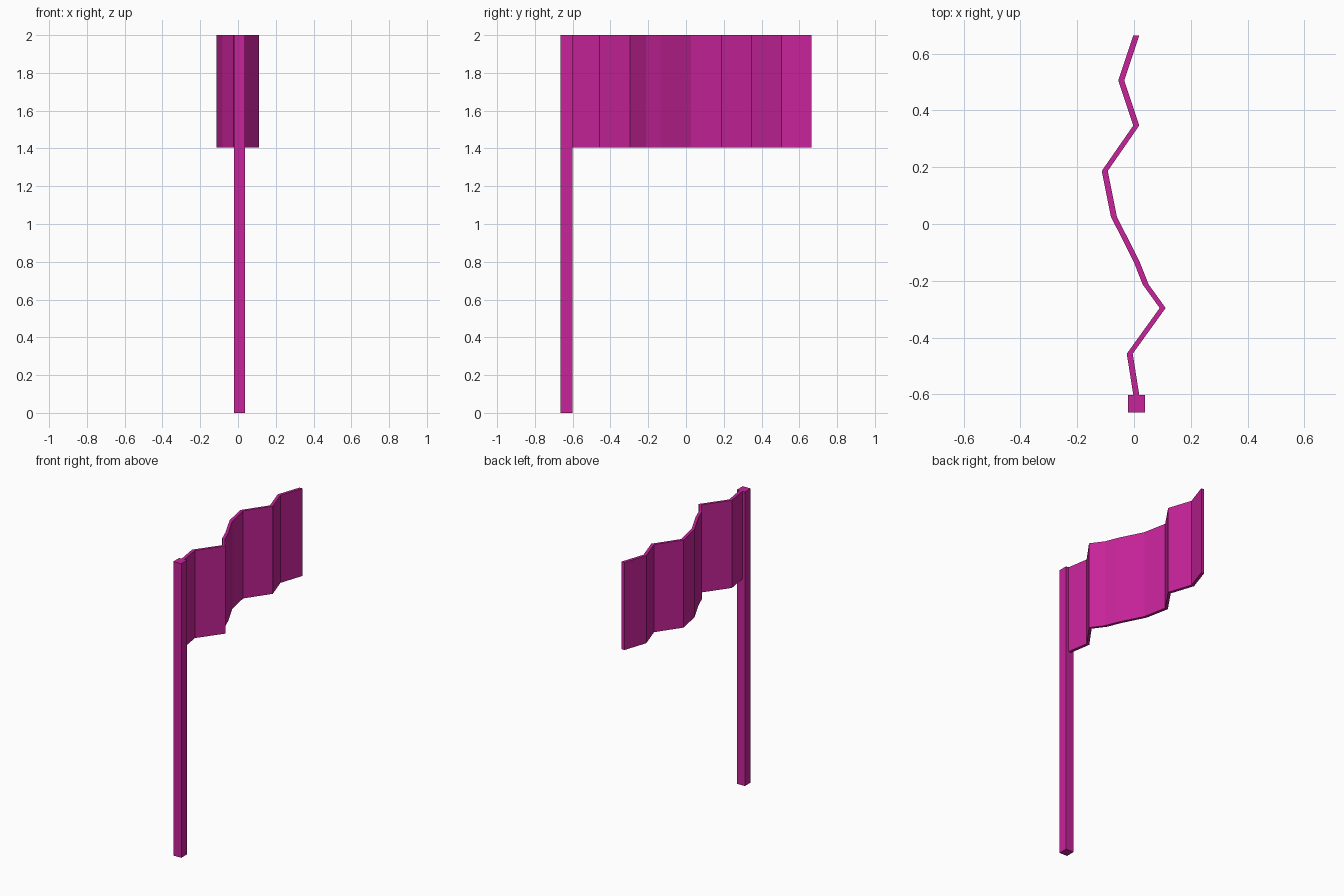
import bpy, bmesh

if "Cube" in bpy.data.objects:
    bpy.data.objects.remove(bpy.data.objects["Cube"])

magenta = bpy.data.materials.new("magenta")
magenta.diffuse_color = (0.57, 0.017, 0.32, 1)
magenta.use_nodes = True
magenta.node_tree.nodes["Principled BSDF"].inputs["Base Color"].default_value = magenta.diffuse_color


def prism(name, outline, z0, z1):
    """Extrude a closed xy outline from z0 to z1."""
    bm = bmesh.new()
    face = bm.faces.new([bm.verts.new((x, y, z0)) for x, y in outline])
    ext = bmesh.ops.extrude_face_region(bm, geom=[face])
    top = [v for v in ext["geom"] if isinstance(v, bmesh.types.BMVert)]
    bmesh.ops.translate(bm, vec=(0, 0, z1 - z0), verts=top)
    bmesh.ops.recalc_face_normals(bm, faces=bm.faces)
    mesh = bpy.data.meshes.new(name)
    bm.to_mesh(mesh)
    bm.free()
    mesh.materials.append(magenta)
    obj = bpy.data.objects.new(name, mesh)
    bpy.context.collection.objects.link(obj)
    return obj


# Square pole
prism("pole", [(-0.021, -0.664), (0.038, -0.664),
               (0.038, -0.602), (-0.021, -0.602)], 0, 2)

# Rippled cloth: centre line seen from above, thickened sideways
ripple = [(0.008, -0.602), (-0.015, -0.457), (0.101, -0.296), (0.041, -0.213),
          (0.009, -0.132), (-0.071, 0.026), (-0.103, 0.187), (0.008, 0.347),
          (-0.045, 0.506), (0.008, 0.664)]
half = 0.0105
outline = ([(x + half, y) for x, y in ripple]
           + [(x - half, y) for x, y in reversed(ripple)])
prism("flag_cloth", outline, 1.404, 2)
